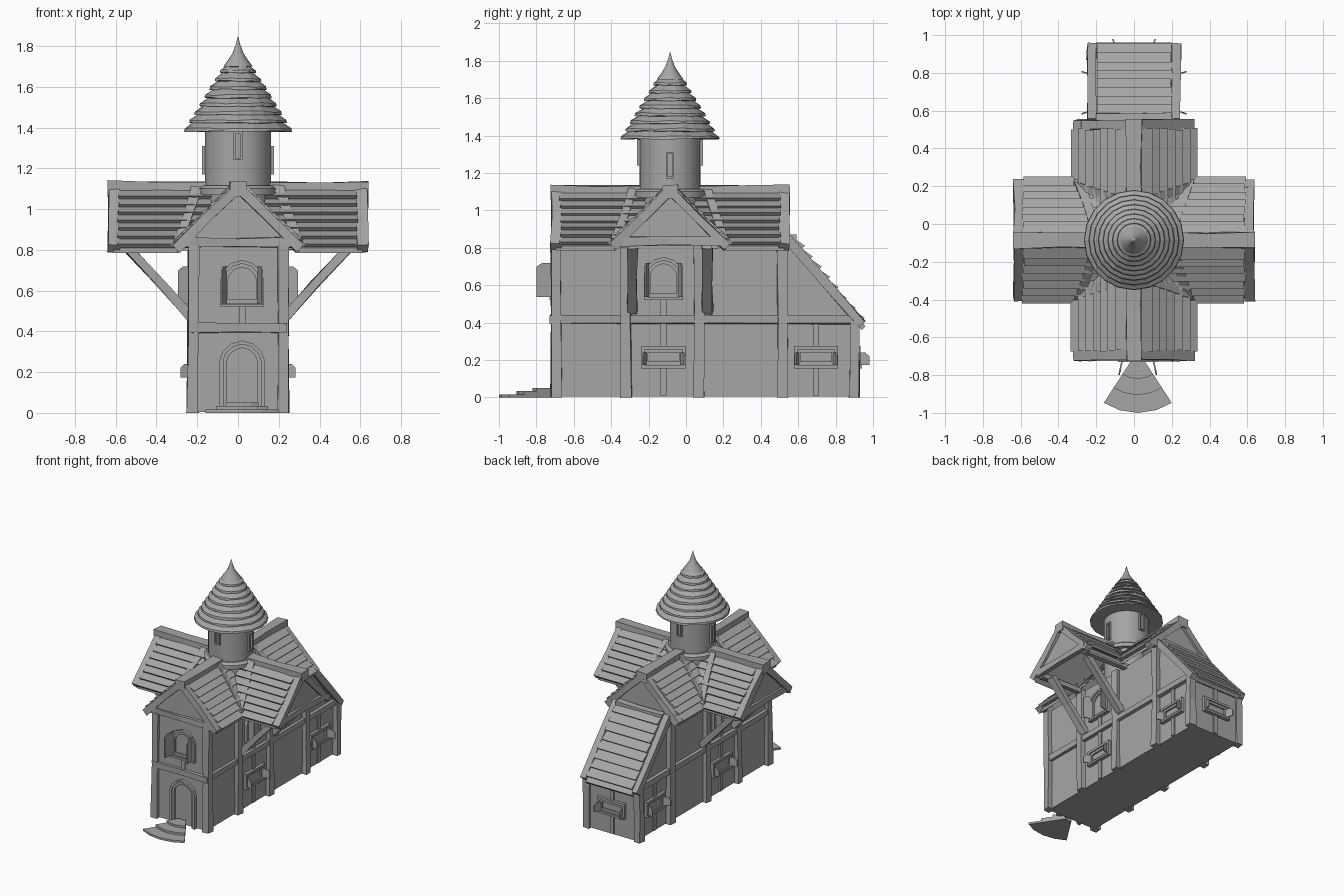
import bpy, bmesh, math, random
from mathutils import Vector, Matrix

random.seed(4)
cube = bpy.data.objects.get("Cube")
if cube:
    bpy.data.objects.remove(cube)

GREY = (0.38, 0.38, 0.38, 1)
mat = bpy.data.materials.new("plain grey")
mat.use_nodes = True
mat.diffuse_color = GREY
mat.node_tree.nodes["Principled BSDF"].inputs["Base Color"].default_value = GREY

CENTRE_Y = -0.085
REACH = 0.64          # length of each roof arm from the tower axis
WALL = 0.215          # half width of the house


def finish(bm, name, matrix=None, smooth=False):
    bmesh.ops.recalc_face_normals(bm, faces=bm.faces)
    mesh = bpy.data.meshes.new(name)
    bm.to_mesh(mesh)
    bm.free()
    mesh.materials.append(mat)
    ob = bpy.data.objects.new(name, mesh)
    bpy.context.collection.objects.link(ob)
    if matrix:
        ob.matrix_world = matrix
    if smooth:
        bpy.ops.object.select_all(action='DESELECT')
        bpy.context.view_layer.objects.active = ob
        ob.select_set(True)
        bpy.ops.object.shade_smooth_by_angle(angle=math.radians(35))
    return ob


def prism(bm, points, offset):
    """Solid made by sweeping a polygon along an offset."""
    a = [bm.verts.new(p) for p in points]
    b = [bm.verts.new(Vector(p) + Vector(offset)) for p in points]
    n = len(a)
    bm.faces.new(a)
    bm.faces.new(b[::-1])
    for i in range(n):
        j = (i + 1) % n
        bm.faces.new((a[i], b[i], b[j], a[j]))


def box(bm, lo, hi):
    (x, y, z), (X, Y, Z) = lo, hi
    prism(bm, [(x, y, z), (X, y, z), (X, Y, z), (x, Y, z)], (0, 0, Z - z))


def beam(bm, p, q, w, d, side=(1, 0, 0), wobble=0.005, taper=1.0):
    """Hewn timber from p to q; d is its size along the side axis."""
    p, q = Vector(p), Vector(q)
    s = Vector(side)
    t = (q - p).cross(s).normalized()
    rings = []
    for c, k in ((p, 1), ((p + q) / 2, 0.9), (q, taper)):
        rings.append([bm.verts.new(c + s * (a * d * k / 2 + random.uniform(-wobble, wobble))
                                   + t * (b * w * k / 2 + random.uniform(-wobble, wobble)))
                      for a, b in ((-1, -1), (1, -1), (1, 1), (-1, 1))])
    bm.faces.new(rings[0])
    bm.faces.new(rings[2][::-1])
    for r0, r1 in zip(rings, rings[1:]):
        for i in range(4):
            j = (i + 1) % 4
            bm.faces.new((r0[i], r0[j], r1[j], r1[i]))


def tiles(bm, top, bottom, axis, rows, span):
    """Overlapping plank rows down a slope; span(t) gives ends along the axis."""
    top, bottom, axis = Vector(top), Vector(bottom), Vector(axis)
    run = bottom - top
    n = run.cross(axis).normalized()
    if n.z < 0:
        n = -n
    for i in range(rows):
        t0, t1 = i / rows, (i + 1.15) / rows
        a, b = span((i + 0.5) / rows)
        b += random.uniform(-0.008, 0.004)
        lift = 0.034 + random.uniform(-0.005, 0.005)
        p, q = top + run * t0, top + run * t1
        shape = [p - n * 0.005, p + n * 0.012, q + n * lift, q + n * (lift - 0.022)]
        prism(bm, [v + axis * a for v in shape], axis * (b - a))


def lathe(bm, profile, steps):
    verts = [bm.verts.new((r, 0, z)) for r, z in profile]
    edges = [bm.edges.new(e) for e in zip(verts, verts[1:])]
    bmesh.ops.spin(bm, geom=verts + edges, cent=(0, 0, 0), axis=(0, 0, 1),
                   angle=math.tau, steps=steps)
    bmesh.ops.remove_doubles(bm, verts=bm.verts, dist=0.0005)


# House walls and sloped rear annex
bm = bmesh.new()
box(bm, (-WALL, -0.70, 0.005), (WALL, 0.52, 0.82))
finish(bm, "house_walls")
bm = bmesh.new()
prism(bm, [(-0.21, 0.5, 0.005), (-0.21, 0.91, 0.005), (-0.21, 0.91, 0.4),
           (-0.21, 0.55, 0.83), (-0.21, 0.5, 0.83)], (0.42, 0, 0))
finish(bm, "annex_walls")

# Timber posts and rails
bm = bmesh.new()
for s in (-1, 1):
    for y, h in ((-0.695, 0.82), (-0.32, 0.82), (0.07, 0.82), (0.515, 0.82), (0.9, 0.41)):
        beam(bm, (s * 0.222, y, 0), (s * 0.218, y, h), 0.055, 0.055)
    beam(bm, (s * 0.22, -0.7, 0.415), (s * 0.22, 0.91, 0.415), 0.045, 0.04)
for y, z in ((-0.705, 0.415), (0.905, 0.4)):
    beam(bm, (-0.24, y, z), (0.24, y, z), 0.05, 0.045, (0, 1, 0))
finish(bm, "timber_frame")

# Four roof arms, all built facing the front and turned about the tower
for name, turn in (("front", 0), ("left", 1), ("back", 2), ("right", 3)):
    place = Matrix.Translation((0, CENTRE_Y, 0)) @ Matrix.Rotation(turn * math.pi / 2, 4, 'Z')
    bm = bmesh.new()
    prism(bm, [(-0.26, -0.6, 0.82), (0.26, -0.6, 0.82), (0, -0.6, 1.08)], (0, -0.015, 0))
    finish(bm, name + "_gable", place)

    bm = bmesh.new()
    for s in (-1, 1):
        prism(bm, [(0, -0.12, 1.07), (0, -0.61, 1.07), (s * 0.3, -0.61, 0.785),
                   (s * 0.3, -0.29, 0.785)], (0, 0, 0.025))
        tiles(bm, (s * 0.03, 0, 1.085), (s * 0.305, 0, 0.81), (0, -1, 0), 7,
              lambda t: (max(0.13, 0.28 * t), 0.59))
    finish(bm, name + "_roof_tiles", place)

    bm = bmesh.new()
    for s in (-1, 1):
        beam(bm, (0, -0.61, 1.105), (s * 0.305, -0.61, 0.805), 0.05, 0.055, (0, 1, 0))
        beam(bm, (s * 0.02, -0.2, 1.1), (s * 0.3, -0.29, 0.83), 0.05, 0.05, (0, 1, 0))
    beam(bm, (-0.28, -0.615, 0.835), (0.28, -0.615, 0.835), 0.05, 0.04, (0, 1, 0))
    beam(bm, (0, -0.14, 1.095), (0, -REACH, 1.1), 0.075, 0.085)
    finish(bm, name + "_roof_beams", place)

    # Side arms overhang on diagonal braces
    if turn % 2:
        bm = bmesh.new()
        for s in (-1, 1):
            beam(bm, (s * 0.2, -0.22, 0.46), (s * 0.2, -0.54, 0.81), 0.045, 0.055)
            beam(bm, (s * 0.24, -0.2, 0.82), (s * 0.24, -0.6, 0.82), 0.04, 0.04)
        finish(bm, name + "_braces", place)

# Annex roof
bm = bmesh.new()
prism(bm, [(-0.2, 0.53, 0.83), (-0.2, 0.94, 0.36), (-0.2, 0.96, 0.38), (-0.2, 0.55, 0.86)],
      (0.4, 0, 0))
tiles(bm, (0, 0.555, 0.85), (0, 0.92, 0.41), (1, 0, 0), 8, lambda t: (-0.195, 0.2))
finish(bm, "annex_roof_tiles")
bm = bmesh.new()
for s in (-1, 1):
    beam(bm, (s * 0.222, 0.54, 0.85), (s * 0.222, 0.94, 0.39), 0.05, 0.05)
beam(bm, (-0.2, 0.565, 0.845), (0.2, 0.565, 0.845), 0.045, 0.05, (0, 1, 0))
finish(bm, "annex_roof_beams")

# Round tower with collar and stepped bell roof
tower = Matrix.Translation((0, CENTRE_Y, 0))
bm = bmesh.new()
lathe(bm, [(0, 0.8), (0.163, 0.8), (0.163, 1.4), (0, 1.4)], 32)
finish(bm, "tower_wall", tower, True)
bm = bmesh.new()
lathe(bm, [(0.16, 1.07), (0.195, 1.07), (0.195, 1.1), (0.175, 1.115), (0.16, 1.115)], 24)
finish(bm, "tower_collar", tower, True)
bm = bmesh.new()
profile = [(0, 1.385)]
for i in range(8):
    r, z = 0.265 - 0.025 * i, 1.382 + 0.041 * i
    profile += [(r, z), (r - 0.003, z + 0.014), (r - 0.042, z + 0.041)]
lathe(bm, profile, 20)
for v in bm.verts:
    v.co.z += random.uniform(-0.004, 0.004)
finish(bm, "tower_roof", tower)
bm = bmesh.new()
lathe(bm, [(0, 1.69), (0.072, 1.7), (0.05, 1.73), (0.027, 1.765), (0.012, 1.805), (0, 1.85)], 20)
finish(bm, "tower_spire", tower, True)

# Tower slit frames, alternating in height
bm = bmesh.new()
for k in range(4):
    z = 1.17 if k % 2 else 1.24
    rot = Matrix.Rotation(k * math.pi / 2, 4, 'Z')
    old = set(bm.verts)
    for x in (-0.016, 0.016):
        box(bm, (x - 0.005, -0.176, z), (x + 0.005, -0.15, z + 0.14))
    for h in (z, z + 0.13):
        box(bm, (-0.02, -0.176, h), (0.02, -0.15, h + 0.01))
    bmesh.ops.transform(bm, matrix=rot, verts=[v for v in bm.verts if v not in old])
finish(bm, "tower_slits", tower)


def outline(w, z0, z1, arched):
    if not arched:
        return [(-w, z0), (w, z0), (w, z1), (-w, z1)]
    half = [(w, z0), (w, z1 - 0.85 * w), (0.87 * w, z1 - 0.5 * w), (0.5 * w, z1 - 0.14 * w)]
    return half + [(0, z1)] + [(-x, z) for x, z in half[::-1]]


def opening(name, place, w, z0, z1, arched, shutter=0.0, strut=None):
    """Framed opening on a wall facing -y, with open shutters."""
    bm = bmesh.new()
    for inset, depth in ((0, 0.022), (0.018, 0.013)):
        outer = outline(w - inset, z0 + inset * (z0 > 0), z1 - inset, arched)
        inner = outline(w - inset - 0.018, z0 + (inset + 0.018) * (z0 > 0), z1 - inset - 0.018, arched)
        for i in range(len(outer)):
            j = (i + 1) % len(outer)
            if z0 <= 0 and outer[i][1] == outer[j][1]:
                continue
            quad = [outer[i], outer[j], inner[j], inner[i]]
            prism(bm, [(x, 0.005, z) for x, z in quad], (0, -depth - 0.005, 0))
    if shutter:
        box(bm, (-w, -0.03, z0), (w, 0.005, z0 + 0.015))
        top = z1 - (0.035 if not arched else 0.3 * w)
        for s in (-1, 1):
            x, y = s * (w - 0.03), -shutter
            prism(bm, [(x, -0.005, z0 + 0.018), (x + s * 0.02, y, z0 + 0.018),
                       (x + s * 0.02, y, top - 0.02), (x + s * 0.014, y * 0.7, top),
                       (x, -0.005, top)], (s * 0.008, 0, 0))
    for a, b in strut or ():
        box(bm, (-0.016, -0.01, a), (0.016, 0.005, b))
    finish(bm, name, place)


# Door and windows
opening("front_door", Matrix.Translation((0.02, -0.7, 0)), 0.11, 0, 0.355, True)
opening("front_window", Matrix.Translation((0.02, -0.7, 0)), 0.105, 0.52, 0.75, True,
        0.1, [(0.43, 0.52)])
low_struts = [(0.01, 0.155), (0.275, 0.4)]
for side, s in (("left", 1), ("right", -1)):
    rot = Matrix.Rotation(s * math.pi / 2, 4, 'Z')
    mid = Matrix.Translation((s * WALL, -0.12, 0)) @ rot
    opening(side + "_upper_window", mid, 0.105, 0.52, 0.75, True, 0.08, [(0.43, 0.52)])
    opening(side + "_lower_window", mid, 0.118, 0.155, 0.275, False, 0.068, low_struts)
    rear = Matrix.Translation((s * 0.21, 0.695, 0)) @ rot
    opening(side + "_annex_window", rear, 0.118, 0.155, 0.275, False, 0.068, low_struts)
opening("back_window", Matrix.Translation((0, 0.91, 0)) @ Matrix.Rotation(math.pi, 4, 'Z'),
        0.118, 0.155, 0.275, False, 0.07, low_struts)

# Fan of stone steps
bm = bmesh.new()
for r0, r1, h in ((0.05, 0.15, 0.05), (0.12, 0.235, 0.034), (0.2, 0.33, 0.016)):
    arc = [math.radians(a) for a in (-33, -17, 0, 17, 33)]
    ring = [(r1 * math.sin(a), -r1 * math.cos(a), 0) for a in arc]
    ring += [(r0 * math.sin(a), -r0 * math.cos(a), 0) for a in arc[::-1]]
    prism(bm, ring, (0, 0, h))
finish(bm, "front_steps", Matrix.Translation((0.02, -0.67, 0)))
